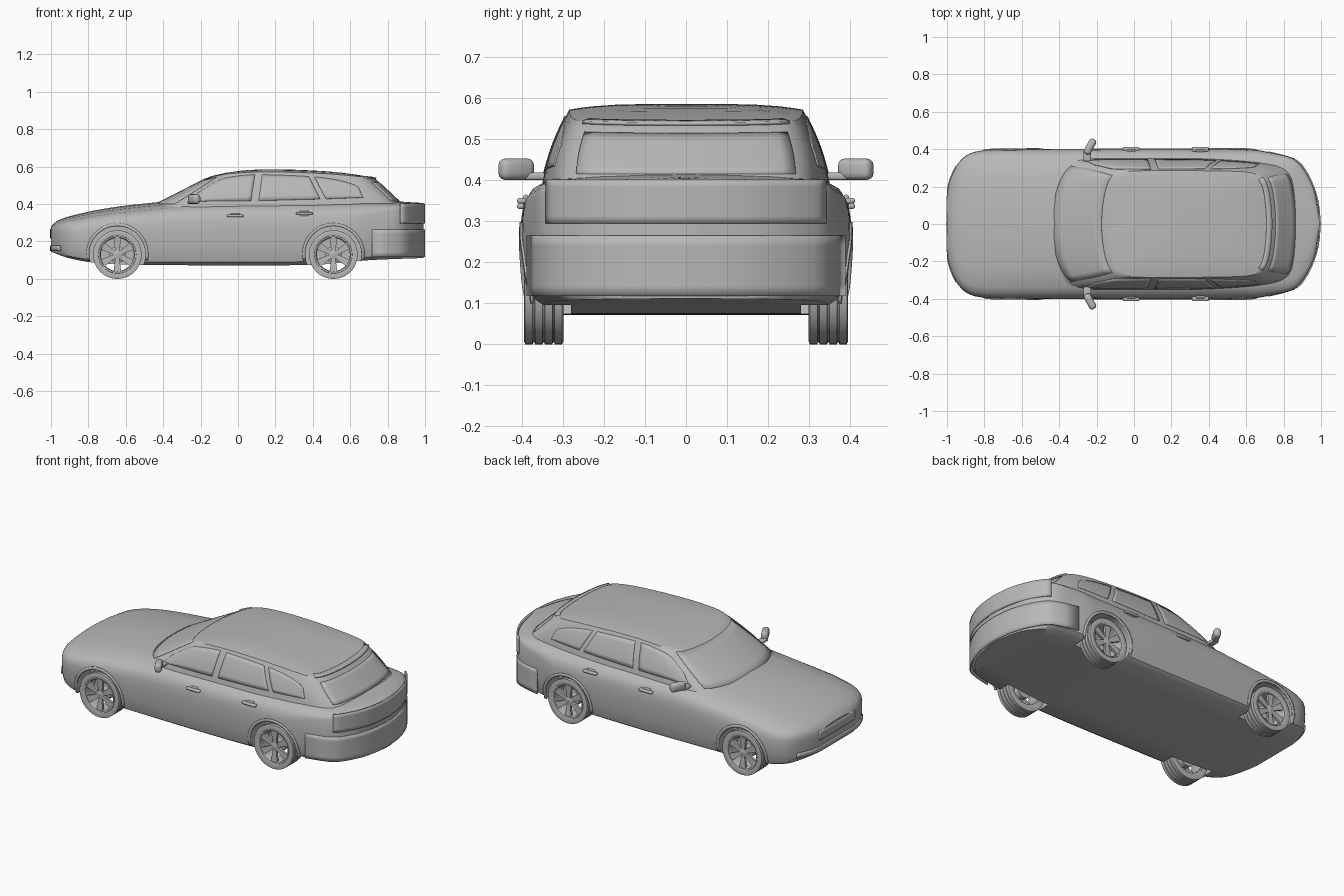
import bpy, bmesh, math
from mathutils import Matrix, Vector

if "Cube" in bpy.data.objects:
    bpy.data.objects.remove(bpy.data.objects["Cube"], do_unlink=True)

grey = bpy.data.materials.new("plain grey")
grey.use_nodes = True
grey.diffuse_color = (0.48, 0.48, 0.48, 1)
grey.node_tree.nodes["Principled BSDF"].inputs["Base Color"].default_value = grey.diffuse_color


def lerp(a, b, t):
    return a + (b - a) * t


def curve(*pts):
    """Smooth function through the given points, clamped at both ends."""
    n = len(pts)

    def slope(i):
        a, b = pts[max(i - 1, 0)], pts[min(i + 1, n - 1)]
        return (b[1] - a[1]) / (b[0] - a[0])

    def f(x):
        x = min(max(x, pts[0][0]), pts[-1][0])
        i = next(k for k in range(n - 1) if x <= pts[k + 1][0])
        (x0, y0), (x1, y1) = pts[i], pts[i + 1]
        d = x1 - x0
        t = (x - x0) / d
        return (lerp(y0, y1, t * t * (3 - 2 * t))
                + d * t * (1 - t) * ((1 - t) * slope(i) - t * slope(i + 1)))
    return f


def finish(name, bm, angle=35):
    bmesh.ops.recalc_face_normals(bm, faces=bm.faces[:])
    me = bpy.data.meshes.new(name)
    bm.to_mesh(me)
    bm.free()
    me.materials.append(grey)
    ob = bpy.data.objects.new(name, me)
    bpy.context.collection.objects.link(ob)
    smooth(ob, angle)
    return ob


def smooth(ob, angle=35):
    bpy.ops.object.select_all(action='DESELECT')
    ob.select_set(True)
    bpy.context.view_layer.objects.active = ob
    bpy.ops.object.shade_smooth_by_angle(angle=math.radians(angle))


def grid(name, rows, wrap=False, loop=False, caps=False):
    """Quads between rows of points; wrap closes each row, loop joins last to first."""
    bm = bmesh.new()
    vs = [[bm.verts.new(p) for p in r] for r in rows]
    n, m = len(vs), len(vs[0])
    for i in range(n if loop else n - 1):
        for j in range(m if wrap else m - 1):
            a, b = vs[i], vs[(i + 1) % n]
            k = (j + 1) % m
            bm.faces.new((a[j], a[k], b[k], b[j]))
    if caps:
        bm.faces.new(vs[0])
        bm.faces.new(vs[-1])
    return finish(name, bm)


def panel(name, f, nu=16, nv=6, thick=0.008):
    """Thin plate on the surface f(u, v), with u and v from 0 to 1."""
    ob = grid(name, [[f(i / nu, j / nv) for i in range(nu + 1)] for j in range(nv + 1)])
    mod = ob.modifiers.new("thickness", 'SOLIDIFY')
    mod.thickness = thick
    mod.offset = 0
    return ob


def block(name, size, loc, turn=0, bevel=0.01):
    bm = bmesh.new()
    bmesh.ops.create_cube(bm, size=1)
    bmesh.ops.scale(bm, vec=size, verts=bm.verts)
    bmesh.ops.bevel(bm, geom=bm.edges[:], offset=bevel, segments=3, affect='EDGES', profile=0.5)
    bmesh.ops.rotate(bm, matrix=Matrix.Rotation(turn, 3, 'Z'), verts=bm.verts)
    bmesh.ops.translate(bm, vec=loc, verts=bm.verts)
    return finish(name, bm)


# Lower body: cross-sections lofted from nose (-x) to tail (+x)
width = curve((-1, .17), (-.985, .23), (-.95, .31), (-.9, .365), (-.82, .392), (-.65, .4),
              (.6, .4), (.75, .378), (.86, .345), (.92, .28), (.965, .185), (.992, .03))
deck = curve((-1, .28), (-.97, .308), (-.9, .335), (-.7, .378), (-.45, .408), (-.2, .43),
             (.6, .435), (.85, .415), (1, .405))
floor = curve((-1, .145), (-.9, .11), (-.75, .085), (-.5, .075), (.4, .075), (.7, .1), (1, .112))
section = [(0, 0), (.5, 0), (.88, 0), (.95, .05), (.975, .15), (.99, .3), (1, .5), (.995, .65),
           (.98, .74), (.94, .82), (.85, .89), (.6, .95), (.3, .985), (0, 1)]
flank = curve(*[(h, f) for f, h in section[3:11]])


def body_ring(x):
    square = min(max((x - .6) / .25, 0), 1)
    half = []
    for f, h in section:
        if h > .6:
            h = 1 - (1 - h) * (1 - .6 * square)
        half.append((x, f * width(x), lerp(floor(x), deck(x), h)))
    return half + [(x, -y, z) for x, y, z in half[-2:0:-1]]


N = 90
body = grid("body", [body_ring(-.004 - .996 * math.cos(math.pi * i / N)) for i in range(N + 1)],
            wrap=True, caps=True)

# Wheel arches cut out of the body
AXLES = {"front": -.645, "rear": .51}
for x in AXLES.values():
    for s in (1, -1):
        bm = bmesh.new()
        bmesh.ops.create_cone(bm, cap_ends=True, segments=48, radius1=.15, radius2=.15, depth=.25,
                              matrix=Matrix.Translation((x, s * .405, .132))
                              @ Matrix.Rotation(math.pi / 2, 4, 'X'))
        cutter = finish("arch_cutter", bm)
        cutter.hide_render = True
        mod = body.modifiers.new("arch", 'BOOLEAN')
        mod.operation, mod.object, mod.solver = 'DIFFERENCE', cutter, 'EXACT'
        bpy.context.view_layer.objects.active = body
        bpy.ops.object.modifier_apply(modifier=mod.name)
        bpy.data.objects.remove(cutter, do_unlink=True)
smooth(body)

# Cabin: squarish rings leaning in from beltline to roof rim, then a crowned roof
BASE = .38
roof = curve((-.16, .56), (0, .58), (.2, .586), (.5, .574), (.74, .552))


def cabin(u, v, t, c=1):
    k = c * (abs(u) ** 10 + abs(v) ** 10) ** -.1
    u, v = u * k, v * k

    def along(t):
        front = lerp(-.48, -.15, t) + lerp(.11, .05, t) * v * v
        rear = lerp(.9, .73, t) - .04 * v * v
        return lerp(front, rear, (u + 1) / 2)
    half = lerp(.353, .285, t) + .009 * math.sin(math.pi * t)
    half *= 1 - lerp(.12, .03, t) * max(u, 0) ** 2
    top = roof(along(1)) - .014 * c ** 4
    return Vector((along(t), half * v, lerp(BASE, top, t)))


M = 20
steps = [-1 + 2 * i / M for i in range(M)]
square = ([(a, -1) for a in steps] + [(1, a) for a in steps]
          + [(-a, 1) for a in steps] + [(-1, -a) for a in steps])
rings = [[cabin(u, v, i / 10) for u, v in square] for i in range(11)]
rings += [[cabin(u, v, 1, c) for u, v in square] for c in (.97, .92, .8, .6, .4, .2, .05)]
grid("cabin", rings, wrap=True, caps=True)

# Windscreen, rear window and roof lip
panel("windscreen", lambda a, b: cabin(-1, lerp(-.92, .92, a), lerp(.12, .93, b)), thick=.005)
panel("rear_window", lambda a, b: cabin(1, lerp(-.88, .88, a), lerp(.22, .84, b)), thick=.005)
panel("roof_lip", lambda a, b: cabin(1, lerp(-.93, .93, a), 1, lerp(.95, 1.02, b)), nv=2)

# Side windows
glass_top = curve((-.3, .412), (-.2, .47), (-.1, .525), (0, .548), (.1, .556), (.35, .548),
                  (.5, .533), (.62, .5), (.69, .45))


def side_pane(s, low0, low1, high0, high1):
    def f(a, b):
        x = lerp(lerp(low0, low1, a), lerp(high0, high1, a), b)
        z = lerp(.408 + .025 * (x + .3), glass_top(x), b)
        t = (z - BASE) / (roof(x) - .014 - BASE)
        front, rear = lerp(-.37, -.1, t), lerp(.86, .69, t)
        return cabin(2 * (x - front) / (rear - front) - 1, s, t)
    return f


PANES = {"front_window": (-.27, .07, -.23, .09), "back_window": (.11, .44, .13, .38),
         "quarter_window": (.47, .67, .41, .65)}
for side, s in (("left", 1), ("right", -1)):
    for name, edges in PANES.items():
        panel(side + "_" + name, side_pane(s, *edges), thick=.006)

    # Raised wheel-arch lips following the flank
    for axle, cx in AXLES.items():
        def lip(a, b):
            ang, r = lerp(-.2, math.pi + .2, a), lerp(.15, .166, b)
            x, z = cx + r * math.cos(ang), .132 + r * math.sin(ang)
            h = (z - floor(x)) / (deck(x) - floor(x))
            return (x, s * (width(x) * flank(h) + .001), z)
        panel(f"{side}_{axle}_arch_lip", lip, nu=32, nv=2)

    # Door handles and mirrors
    for name, x, z in (("front", -.015, .337), ("back", .355, .35)):
        block(f"{side}_{name}_handle", (.09, .024, .014), (x, s * .4, z), bevel=.006)
        block(f"{side}_{name}_handle_cup", (.05, .012, .03), (x, s * .391, z), bevel=.005)
    block(side + "_mirror", (.04, .09, .052), (-.235, s * .414, .427), turn=-s * .5, bevel=.016)
    block(side + "_mirror_arm", (.04, .06, .018), (-.25, s * .365, .41), bevel=.006)

# Bumpers, tailgate, grille and intake wrapped around the ends
nose = curve((0, -1), (.17, -.996), (.23, -.985), (.31, -.95), (.365, -.9))
tail = curve((0, .995), (.1, .986), (.185, .965), (.28, .92), (.345, .86), (.378, .75), (.395, .66))


def wrap(end, half, z0, z1, lean=0):
    def f(a, b):
        y = lerp(-half, half, a)
        return (end(abs(y)) + lean * b, y, lerp(z0, z1, b))
    return f


panel("rear_bumper", wrap(tail, .385, .118, .265), nu=40)
panel("tailgate", wrap(tail, .34, .295, .402), nu=40)
panel("lower_intake", wrap(nose, .31, .15, .178), nu=30, nv=2)
panel("grille", wrap(nose, .17, .215, .268), nu=20, nv=3)


# Wheels: each part is made once, then placed at four corners
def lathe(name, profile, n=48):
    return grid(name, [[(r * math.cos(a), y, r * math.sin(a)) for r, y in profile]
                       for a in (2 * math.pi * i / n for i in range(n))], wrap=True, loop=True)


tread = []
for i in range(4):
    y = -.036 + .024 * i
    tread += [(.13, y - .009), (.13, y + .009)]
    if i < 3:
        tread += [(.125, y + .0105), (.125, y + .0135)]
tyre = lathe("tyre", [(.1, -.044), (.122, -.048)] + tread + [(.122, .048), (.1, .044)])
rim = lathe("rim", [(.088, -.04), (.102, -.04), (.104, .04), (.1, .046), (.092, .044), (.088, .034)])
hub = lathe("hub", [(.001, -.03), (.045, -.03), (.045, .0), (.024, .01), (.024, .036), (.001, .04)], 24)

bm = bmesh.new()
for i in range(6):
    made = bmesh.ops.create_cube(bm, size=1)["verts"]
    for v in made:
        outer = v.co.z > 0
        v.co = Vector((v.co.x * (.042 if outer else .02), .028 + v.co.y * .014 + .006 * outer,
                       .094 if outer else .012))
    bmesh.ops.rotate(bm, matrix=Matrix.Rotation(i * math.pi / 3, 3, 'Y'), verts=made)
spokes = finish("spokes", bm)

for part in (tyre, rim, hub, spokes):
    label = part.name
    for axle, x in AXLES.items():
        for side, s in (("left", 1), ("right", -1)):
            ob = part.copy()
            ob.name = f"{axle}_{side}_{label}"
            ob.location = (x, s * .347, .13)
            ob.rotation_euler.z = 0 if s > 0 else math.pi
            bpy.context.collection.objects.link(ob)
    bpy.data.objects.remove(part, do_unlink=True)
